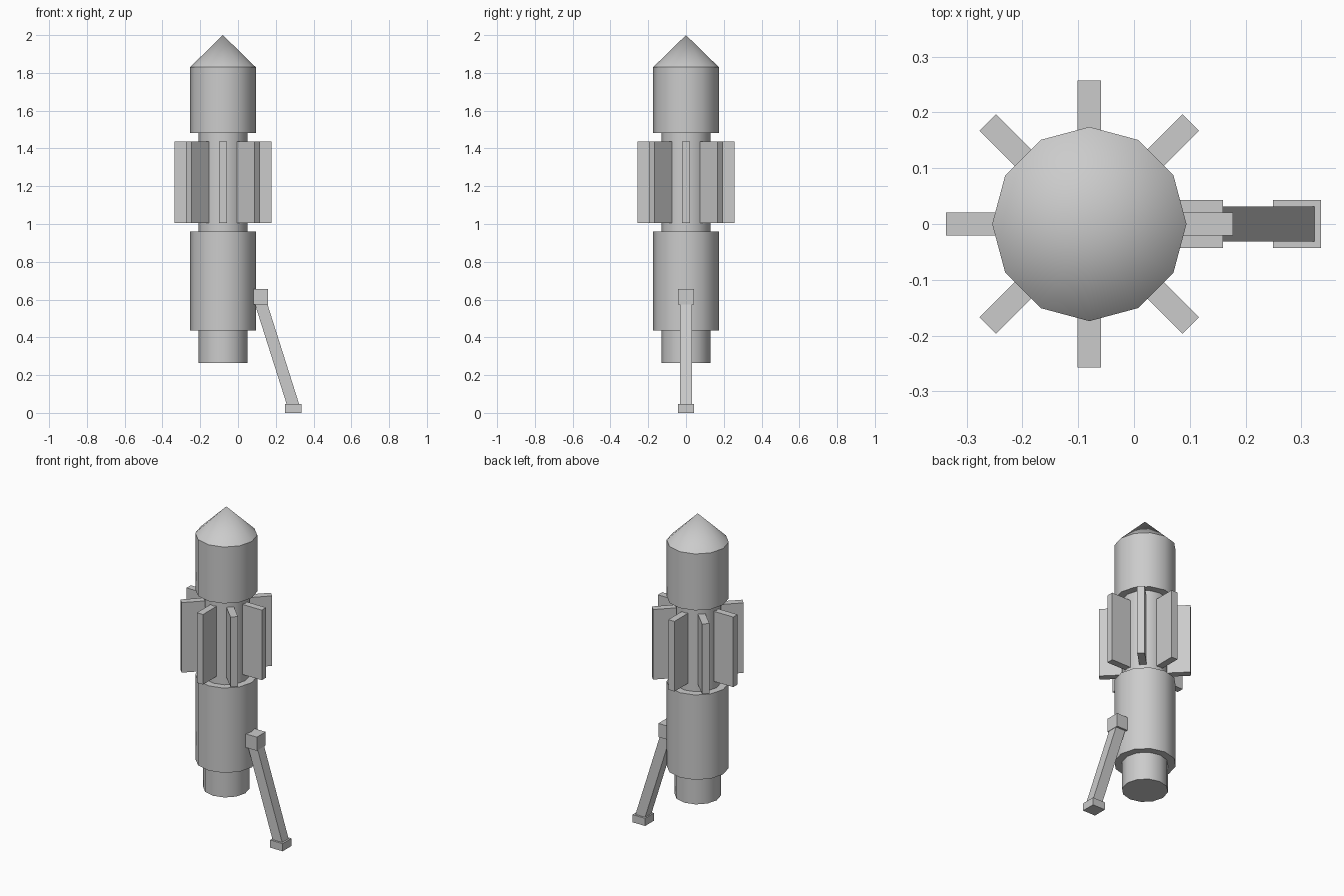
import bpy, bmesh, math
from mathutils import Vector, Matrix

if "Cube" in bpy.data.objects:
    bpy.data.objects.remove(bpy.data.objects["Cube"])

AXIS_X = -0.08
SIDES = 12


def finish(name, bm):
    bmesh.ops.recalc_face_normals(bm, faces=bm.faces)
    mesh = bpy.data.meshes.new(name)
    bm.to_mesh(mesh)
    bm.free()
    obj = bpy.data.objects.new(name, mesh)
    bpy.context.collection.objects.link(obj)
    return obj


def block(name, lo, hi, shear_x=0.0, matrix=None):
    """Box from corner lo to corner hi; shear_x shifts its bottom end in x."""
    lo, hi = Vector(lo), Vector(hi)
    bm = bmesh.new()
    bmesh.ops.create_cube(bm, size=1)
    for v in bm.verts:
        bottom = v.co.z < 0
        v.co = Vector(a * b for a, b in zip(v.co, hi - lo)) + (lo + hi) / 2
        if bottom:
            v.co.x += shear_x
    if matrix:
        bm.transform(matrix)
    return finish(name, bm)


# Rocket body: one stepped profile (radius, height) turned around its axis
profile = [(0, 0.265), (0.13, 0.265), (0.13, 0.437), (0.174, 0.437),
           (0.174, 0.96), (0.13, 0.96), (0.13, 1.482), (0.174, 1.482),
           (0.174, 1.83), (0, 2.0)]
bm = bmesh.new()
verts = [bm.verts.new((r, 0, z)) for r, z in profile]
edges = [bm.edges.new(pair) for pair in zip(verts, verts[1:])]
bmesh.ops.spin(bm, geom=verts + edges, cent=(0, 0, 0), axis=(0, 0, 1),
               angle=math.tau, steps=SIDES, use_duplicate=False)
bmesh.ops.remove_doubles(bm, verts=bm.verts, dist=1e-4)
body = finish("rocket_body", bm)
body.location.x = AXIS_X
bpy.context.view_layer.objects.active = body
body.select_set(True)
bpy.ops.object.shade_smooth_by_angle(angle=math.radians(40))

# Eight radial fins around the waist
for i in range(8):
    turn = Matrix.Translation((AXIS_X, 0, 0)) @ Matrix.Rotation(i * math.tau / 8, 4, 'Z')
    block(f"fin_{i + 1}", (0.11, -0.021, 1.005), (0.257, 0.021, 1.437), matrix=turn)

# Support leg: mount on the body, slanted strut, foot pad
block("leg_mount", (0.08, -0.043, 0.573), (0.159, 0.043, 0.657))
block("leg_strut", (0.09, -0.031, 0.045), (0.156, 0.031, 0.575), shear_x=0.168)
block("leg_foot", (0.249, -0.043, 0.0), (0.335, 0.043, 0.047))
